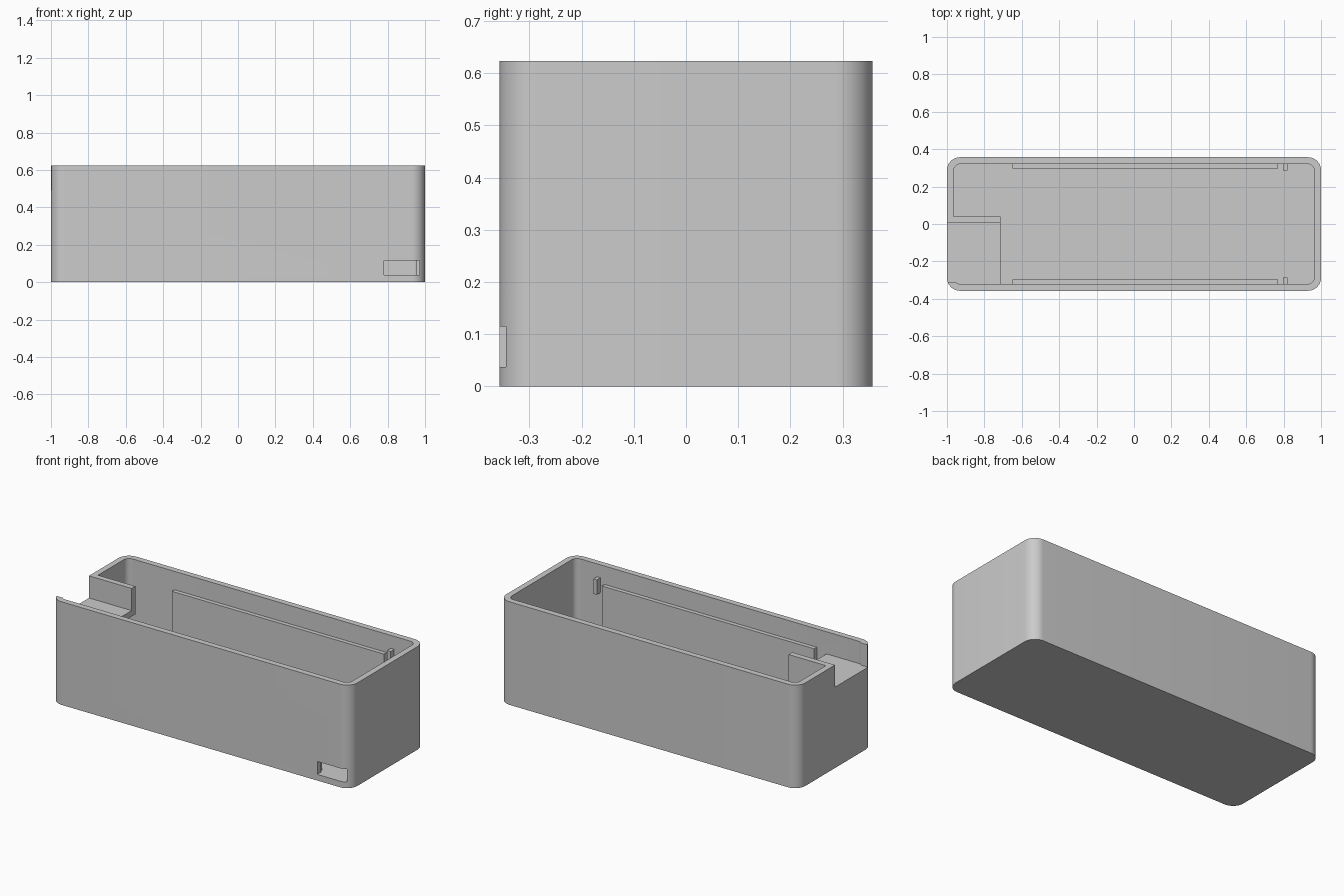
import bpy, bmesh
from math import cos, sin, pi

if "Cube" in bpy.data.objects:
    bpy.data.objects.remove(bpy.data.objects["Cube"])

WIDTH, DEPTH, HEIGHT = 2.0, 0.714, 0.623
WALL, FLOOR = 0.036, 0.037
SHELF_TOP = 0.489

grey = bpy.data.materials.new("light_grey_plastic")
grey.use_nodes = True
colour = (0.6, 0.6, 0.6, 1)
grey.diffuse_color = colour
grey.node_tree.nodes["Principled BSDF"].inputs["Base Color"].default_value = colour


def prism(name, outline, z0, z1):
    """Extrude a closed xy outline from z0 to z1."""
    bm = bmesh.new()
    base = bm.faces.new([bm.verts.new((x, y, z0)) for x, y in outline])
    top = bmesh.ops.extrude_face_region(bm, geom=[base])["geom"]
    verts = [v for v in top if isinstance(v, bmesh.types.BMVert)]
    bmesh.ops.translate(bm, verts=verts, vec=(0, 0, z1 - z0))
    bmesh.ops.recalc_face_normals(bm, faces=bm.faces)
    mesh = bpy.data.meshes.new(name)
    bm.to_mesh(mesh)
    bm.free()
    mesh.materials.append(grey)
    obj = bpy.data.objects.new(name, mesh)
    bpy.context.collection.objects.link(obj)
    return obj


def box(name, x0, x1, y0, y1, z0, z1):
    return prism(name, [(x0, y0), (x1, y0), (x1, y1), (x0, y1)], z0, z1)


def rounded_box(name, hx, hy, r, z0, z1, steps=12):
    pts = []
    for q, (sx, sy) in enumerate([(1, 1), (-1, 1), (-1, -1), (1, -1)]):
        for i in range(steps + 1):
            a = (q + i / steps) * pi / 2
            pts.append((sx * (hx - r) + r * cos(a), sy * (hy - r) + r * sin(a)))
    return prism(name, pts, z0, z1)


def combine(target, tool, operation):
    """Apply an exact boolean and discard the tool object."""
    mod = target.modifiers.new(operation, 'BOOLEAN')
    mod.operation, mod.object, mod.solver = operation, tool, 'EXACT'
    bpy.ops.object.select_all(action='DESELECT')
    bpy.context.view_layer.objects.active = target
    target.select_set(True)
    bpy.ops.object.modifier_apply(modifier=mod.name)
    bpy.data.objects.remove(tool)


# Open shell with rounded vertical corners
hx, hy = WIDTH / 2, DEPTH / 2
body = rounded_box("case_body", hx, hy, 0.07, 0, HEIGHT)
cavity = rounded_box("cavity", hx - WALL, hy - WALL, 0.036, FLOOR, HEIGHT + 0.1)
combine(body, cavity, 'DIFFERENCE')

# Raised tray in the end corner, with a dividing wall
combine(body, box("shelf", -0.975, -0.715, -0.335, 0.04, SHELF_TOP - WALL, SHELF_TOP), 'UNION')
combine(body, box("divider", -0.98, -0.715, 0.005, 0.04, SHELF_TOP - WALL, HEIGHT), 'UNION')

# Notch in the end wall and port slot in the front wall
combine(body, box("notch", -1.1, -0.7, -0.31, 0.005, SHELF_TOP, HEIGHT + 0.1), 'DIFFERENCE')
combine(body, box("slot", 0.78, 0.97, -0.45, -0.308, FLOOR, 0.115), 'DIFFERENCE')

# Long support ledges and small lid pegs on both inner walls
for side, s in (("front", -1), ("back", 1)):
    inner = s * (hy - WALL)
    ledge = sorted((inner, s * 0.296))
    peg = sorted((inner, s * 0.286))
    box(side + "_ledge", -0.65, 0.77, *ledge, FLOOR, 0.512)
    box(side + "_peg", 0.797, 0.82, *peg, 0.455, 0.545)

# Smooth rounded corners, sharp edges elsewhere
bpy.ops.object.select_all(action='DESELECT')
body.select_set(True)
bpy.context.view_layer.objects.active = body
bpy.ops.object.shade_smooth_by_angle(angle=pi / 6)
